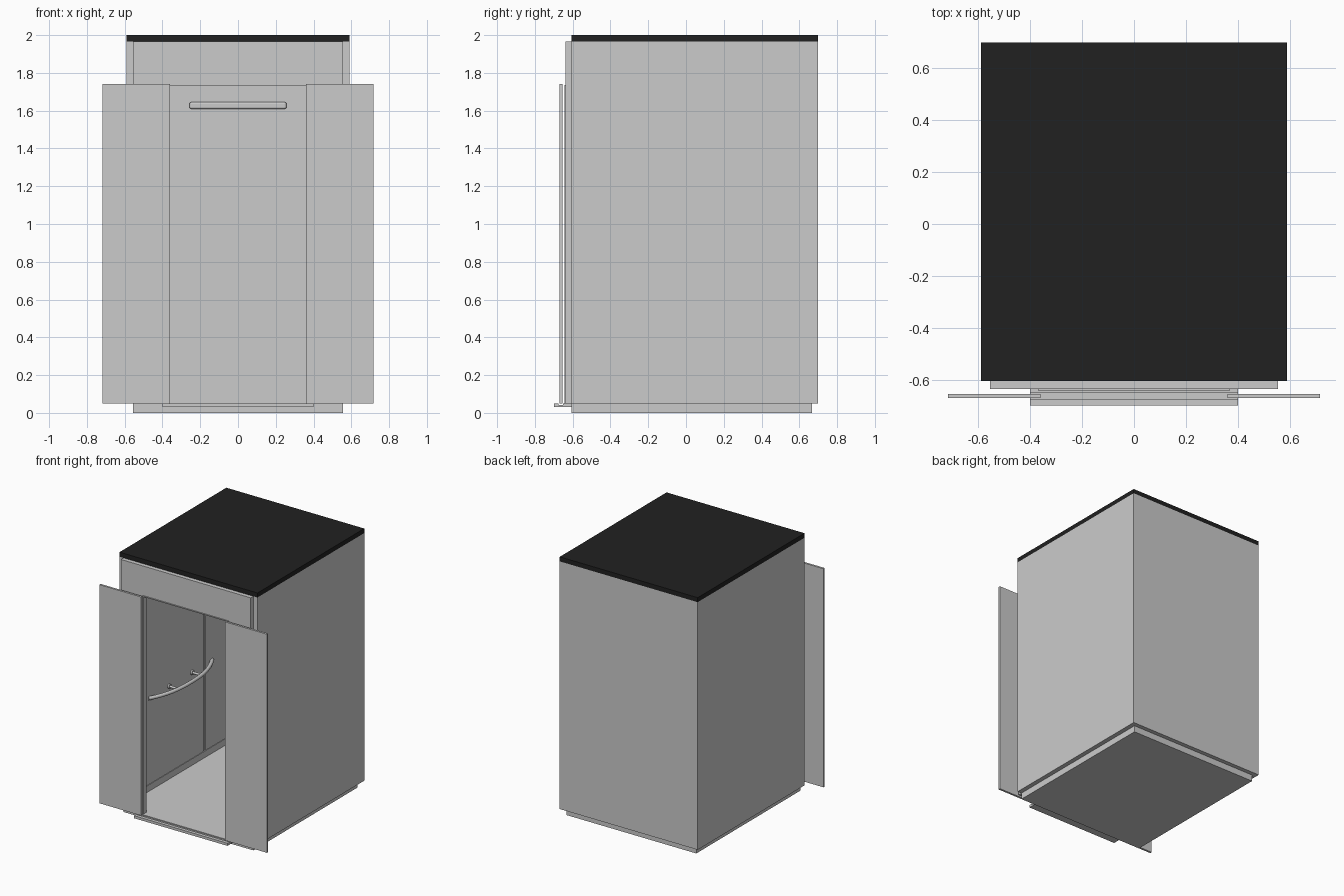
import bpy, math

if "Cube" in bpy.data.objects:
    bpy.data.objects.remove(bpy.data.objects["Cube"])


def box(name, x, y, z, bevel=0.0):
    """Axis-aligned box from (min, max) ranges."""
    bpy.ops.mesh.primitive_cube_add(size=1)
    o = bpy.context.object
    o.name = name
    o.location = [(r[0] + r[1]) / 2 for r in (x, y, z)]
    o.scale = [r[1] - r[0] for r in (x, y, z)]
    bpy.ops.object.transform_apply(location=True, scale=True)
    if bevel:
        m = o.modifiers.new("round", 'BEVEL')
        m.width, m.segments = bevel, 3
    return o


def pair(name, x, y, z):
    """The same box on the left and the right."""
    box("right_" + name, x, y, z)
    box("left_" + name, (-x[1], -x[0]), y, z)


W, IN = 0.59, 0.555          # outer and inner half widths
B, T = 0.05, 1.965           # wall bottom and top
FRONT, BACK = -0.605, 0.70

# Roof, in black
roof = box("roof", (-W, W), (FRONT, BACK), (T, 2.0))
black = bpy.data.materials.new("black")
black.diffuse_color = (0.015, 0.015, 0.015, 1)
black.use_nodes = True
black.node_tree.nodes["Principled BSDF"].inputs["Base Color"].default_value = black.diffuse_color
roof.data.materials.append(black)

# Shell: floor, walls and ceiling
box("floor", (-IN, IN), (FRONT, 0.667), (0, B))
pair("side_wall", (IN, W), (FRONT, BACK), (B, T))
box("back_wall", (-IN, IN), (0.667, BACK), (B, T))
box("ceiling", (-IN, IN), (FRONT, 0.667), (1.94, T))

# Front wall with the doorway
pair("front_post", (0.36, IN), (-0.637, FRONT), (B, T))
box("lintel", (-0.36, 0.36), (-0.637, FRONT), (1.73, T))
pair("doorway_trim", (0.36, 0.37), (-0.642, -0.637), (B, 1.737))
box("doorway_head_trim", (-0.36, 0.36), (-0.642, -0.637), (1.73, 1.737))

# Open sliding doors
pair("door", (0.36, 0.717), (-0.671, -0.655), (B, 1.74))

# Sill with a track slot
box("sill_base", (-0.4, 0.4), (-0.70, FRONT), (0.03, 0.042))
box("sill_outer_lip", (-0.4, 0.4), (-0.70, -0.674), (0.042, B))
box("sill_inner_lip", (-0.4, 0.4), (-0.652, FRONT), (0.042, B))

# Interior lining, with a narrow gap between the side panels
pair("skirting", (0.545, IN), (-0.60, 0.667), (B, 0.10))
pair("side_panel", (0.549, IN), (-0.60, 0.365), (0.10, 1.94))
pair("rear_side_panel", (0.549, IN), (0.385, 0.667), (0.10, 1.94))
box("back_panel", (-0.315, 0.315), (0.66, 0.667), (B, 1.94))
box("back_centre_panel", (-0.255, 0.255), (0.655, 0.66), (B, 1.61))
box("back_top_bar", (-0.257, 0.257), (0.635, 0.66), (1.61, 1.645), 0.01)

# Bowed handrails on two round standoffs
for side, s in (("left", -1), ("right", 1)):
    c = bpy.data.curves.new(side + "_handrail", 'CURVE')
    c.dimensions = '3D'
    c.bevel_depth = 0.014
    c.bevel_resolution = 3
    c.use_fill_caps = True
    n = 16
    sp = c.splines.new('POLY')
    sp.points.add(n)
    for i in range(n + 1):
        t = i / n * 2 - 1
        sp.points[i].co = (s * (0.55 - 0.09 * (1 - abs(t) ** 2.5)),
                           0.08 + 0.39 * t, 0.767, 1)
    rail = bpy.data.objects.new(side + "_handrail", c)
    bpy.context.collection.objects.link(rail)
    for k, y in enumerate((-0.06, 0.22)):
        bpy.ops.mesh.primitive_cylinder_add(
            vertices=16, radius=0.009, depth=0.09,
            location=(s * 0.505, y, 0.767), rotation=(0, math.pi / 2, 0))
        bpy.context.object.name = f"{side}_rail_standoff_{k}"
        bpy.ops.object.shade_smooth_by_angle()
        bpy.ops.mesh.primitive_cylinder_add(
            vertices=16, radius=0.018, depth=0.012,
            location=(s * 0.543, y, 0.767), rotation=(0, math.pi / 2, 0))
        bpy.context.object.name = f"{side}_rail_rosette_{k}"
        bpy.ops.object.shade_smooth_by_angle()
